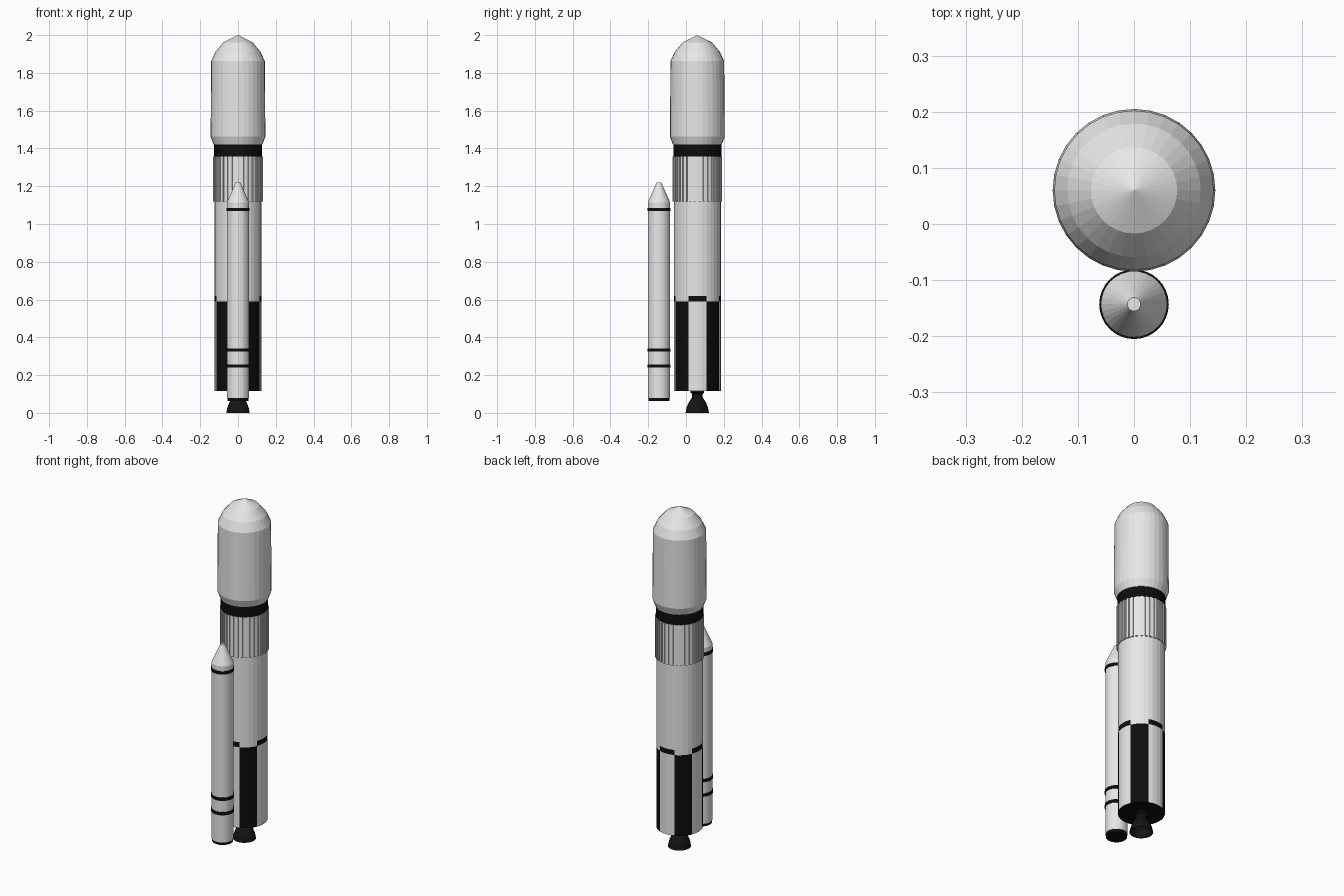
import bpy, bmesh, math
from mathutils import Matrix, Vector

old = bpy.data.objects.get("Cube")
if old:
    bpy.data.objects.remove(old, do_unlink=True)


def material(name, value):
    m = bpy.data.materials.new(name)
    m.use_nodes = True
    colour = (value, value, value, 1)
    m.diffuse_color = colour
    m.node_tree.nodes["Principled BSDF"].inputs["Base Color"].default_value = colour
    return m


WHITE = material("white paint", 0.8)
BLACK = material("black paint", 0.004)
ENGINE = material("engine metal", 0.007)
SIDES = 32
CORE_Y, BOOSTER_Y = 0.06, -0.143


def finish(name, bm, y, mats):
    bmesh.ops.recalc_face_normals(bm, faces=bm.faces)
    mesh = bpy.data.meshes.new(name)
    bm.to_mesh(mesh)
    bm.free()
    for m in mats:
        mesh.materials.append(m)
    ob = bpy.data.objects.new(name, mesh)
    ob.location.y = y
    bpy.context.collection.objects.link(ob)
    return ob


def lathe(name, profile, y, mats, rule=None):
    """Spin (radius, z) points; radius 0 closes the end in a fan."""
    bm = bmesh.new()
    rings = []
    for r, z in profile:
        if r == 0:
            rings.append([bm.verts.new((0, 0, z))] * SIDES)
        else:
            rings.append([bm.verts.new((r * math.cos(a), r * math.sin(a), z))
                          for a in (math.tau * i / SIDES for i in range(SIDES))])
    for low, high in zip(rings, rings[1:]):
        for i in range(SIDES):
            j = (i + 1) % SIDES
            corners = dict.fromkeys((low[i], low[j], high[j], high[i]))
            face = bm.faces.new(list(corners))
            if rule:
                face.material_index = rule(face.calc_center_median())
    return finish(name, bm, y, mats)


# Core stage: alternating painted sectors under a broken black ring
def core_paint(c):
    if c.z < 0.116:
        return 1
    sector = round(math.atan2(c.y, c.x) / (math.pi / 4))
    diagonal = sector % 2 == 1
    if c.z < 0.59:
        return int(diagonal)
    return int(c.z < 0.62 and not diagonal)


lathe("core_stage", [(0, 0.115), (0.124, 0.115), (0.124, 0.59), (0.124, 0.62),
                     (0.124, 1.13), (0, 1.13)], CORE_Y, [WHITE, BLACK], core_paint)

# Interstage with raised vertical stringers
lathe("interstage", [(0, 1.12), (0.126, 1.12), (0.126, 1.358), (0, 1.358)],
      CORE_Y, [WHITE])
bm = bmesh.new()
for k in range(SIDES):
    turn = Matrix.Rotation(math.tau * (k + 0.5) / SIDES, 4, 'Z')
    place = Matrix.Translation(Vector((0.126, 0, 1.239)))
    size = Matrix.Diagonal((0.011, 0.013, 0.238, 1))
    bmesh.ops.create_cube(bm, size=1, matrix=turn @ place @ size)
finish("interstage_stringers", bm, CORE_Y, [WHITE])

# Black collar and payload fairing
lathe("collar", [(0, 1.358), (0.127, 1.358), (0.127, 1.42), (0, 1.42)],
      CORE_Y, [BLACK])
lathe("payload_fairing", [(0, 1.42), (0.129, 1.42), (0.145, 1.462), (0.142, 1.862),
                          (0.119, 1.912), (0.077, 1.962), (0, 2.0)], CORE_Y, [WHITE])

# Main engine with hollow bell
lathe("main_engine", [(0, 0.117), (0.036, 0.117), (0.036, 0.107), (0.027, 0.1),
                      (0.029, 0.08), (0.046, 0.055), (0.056, 0.03), (0.062, 0),
                      (0.058, 0), (0.052, 0.03), (0.042, 0.055), (0.024, 0.08),
                      (0, 0.085)], CORE_Y, [ENGINE])

# Side booster, its base and its painted bands
lathe("side_booster", [(0, 0.078), (0.059, 0.078), (0.059, 1.115),
                       (0.012, 1.22), (0, 1.22)], BOOSTER_Y, [WHITE])
lathe("booster_base", [(0, 0.062), (0.056, 0.062), (0.056, 0.078), (0, 0.078)],
      BOOSTER_Y, [BLACK])
for label, z in (("lower", 0.239), ("middle", 0.324), ("upper", 1.068)):
    top = z + 0.018
    lathe(label + "_booster_band", [(0.058, z), (0.062, z), (0.062, top), (0.058, top)],
          BOOSTER_Y, [BLACK])
